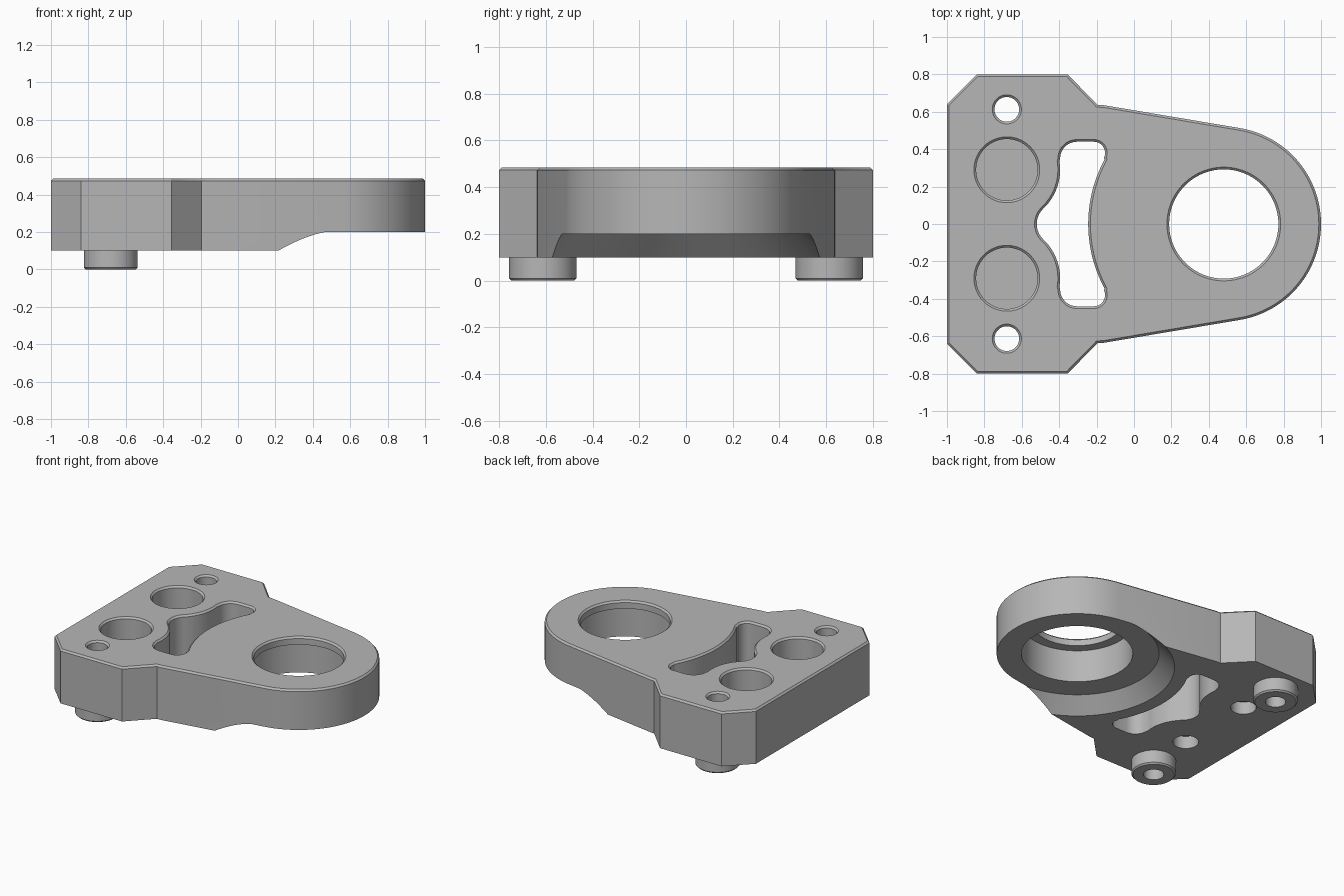
import bpy, bmesh
from math import sin, cos, radians
from mathutils import Vector

if "Cube" in bpy.data.objects:
    bpy.data.objects.remove(bpy.data.objects["Cube"], do_unlink=True)

TOP, BASE, STEP, CH = 0.485, 0.1, 0.2, 0.012

metal = bpy.data.materials.new("grey metal")
metal.use_nodes = True
grey = (0.47, 0.47, 0.47, 1)
metal.diffuse_color = grey
metal.node_tree.nodes["Principled BSDF"].inputs["Base Color"].default_value = grey


def arc(cx, cy, r, a0, a1, n):
    steps = [radians(a0 + (a1 - a0) * i / n) for i in range(n + 1)]
    return [(cx + r * cos(a), cy + r * sin(a)) for a in steps]


def circle(cx, cy, r, n=64):
    return arc(cx, cy, r, 0, 360, n)[:-1]


def mirrored(half):
    """Close a clockwise upper half across the x axis, counterclockwise."""
    low = [(x, -y) for x, y in reversed(half) if y > 0.001]
    return (half + low)[::-1]


def offset(pts, d):
    """Grow a counterclockwise outline by d with mitred corners."""
    out = []
    for i, p in enumerate(pts):
        p, a, b = Vector(p), Vector(pts[i - 1]), Vector(pts[(i + 1) % len(pts)])
        u, v = (p - a).normalized(), (b - p).normalized()
        n1, n2 = Vector((u.y, -u.x)), Vector((v.y, -v.x))
        out.append(p + (n1 + n2) * d / (1 + n1.dot(n2)))
    return out


def prism(name, pts, levels):
    """Stack the outline at (height, growth) levels into a closed solid."""
    bm = bmesh.new()
    rings = [[bm.verts.new((p[0], p[1], z)) for p in offset(pts, d)] for z, d in levels]
    bm.faces.new(rings[0][::-1])
    bm.faces.new(rings[-1])
    n = len(pts)
    for lo, hi in zip(rings, rings[1:]):
        for i in range(n):
            j = (i + 1) % n
            bm.faces.new((lo[i], lo[j], hi[j], hi[i]))
    bmesh.ops.recalc_face_normals(bm, faces=bm.faces)
    mesh = bpy.data.meshes.new(name)
    bm.to_mesh(mesh)
    bm.free()
    mesh.materials.append(metal)
    ob = bpy.data.objects.new(name, mesh)
    bpy.context.collection.objects.link(ob)
    return ob


def combine(target, tool, operation):
    tool.hide_render = True
    mod = target.modifiers.new("combine", "BOOLEAN")
    mod.operation, mod.solver, mod.object = operation, "EXACT", tool
    bpy.ops.object.select_all(action="DESELECT")
    bpy.context.view_layer.objects.active = target
    target.select_set(True)
    bpy.ops.object.modifier_apply(modifier=mod.name)
    bpy.data.objects.remove(tool, do_unlink=True)


def cut(pts, levels):
    combine(plate, prism("cutter", pts, levels), "DIFFERENCE")


def flared(bottom):
    """Cutter levels that leave a chamfer at the top face."""
    return [(bottom, 0), (TOP - CH, 0), (TOP + CH, 2 * CH)]


# Plate: clipped rear corners, tapering to a round nose
outline = mirrored([(-1, 0.64), (-0.84, 0.8), (-0.355, 0.8), (-0.195, 0.637),
                    (-0.16, 0.635)] + arc(0.48, 0, 0.52, 80.6, 0, 28))
plate = prism("bracket_plate", outline, [(BASE, 0), (TOP - CH, 0), (TOP, -CH)])

# Round feet under the bolt holes
for side in (1, -1):
    foot = prism("foot", circle(-0.68, 0.613 * side, 0.144),
                 [(0, -0.01), (0.01, 0), (0.16, 0)])
    combine(plate, foot, "UNION")

# Conical relief under the nose
cut(circle(0.48, 0, 0.53, 96), [(0.05, 0.15), (STEP, 0)])

# Main bore with a thin lip at the top
cut(circle(0.48, 0, 0.36, 96), [(0, 0), (0.43, 0)])
cut(circle(0.48, 0, 0.292, 96), flared(0))

# Curved slot that follows the pockets and the bore
slot = mirrored(arc(-0.406, 0, 0.114, 180, 136, 5)
                + arc(-0.68, 0.29, 0.285, -45, 9, 10)
                + arc(-0.305, 0.35, 0.09, 180, 90, 8)
                + arc(-0.215, 0.38, 0.06, 90, -25, 9)
                + arc(0.48, 0, 0.725, 151.5, 180, 10))
cut(slot, flared(0))

# Blind pockets, bolt holes and underside dowel holes
for side in (1, -1):
    cut(circle(-0.68, 0.29 * side, 0.164), flared(0.23))
    cut(circle(-0.68, 0.613 * side, 0.066, 40), flared(-0.1))
    cut(circle(-0.68, 0.29 * side, 0.083, 40), [(0, 0), (0.19, 0)])

bpy.ops.object.select_all(action="DESELECT")
plate.select_set(True)
bpy.context.view_layer.objects.active = plate
bpy.ops.object.shade_smooth_by_angle(angle=radians(30))
